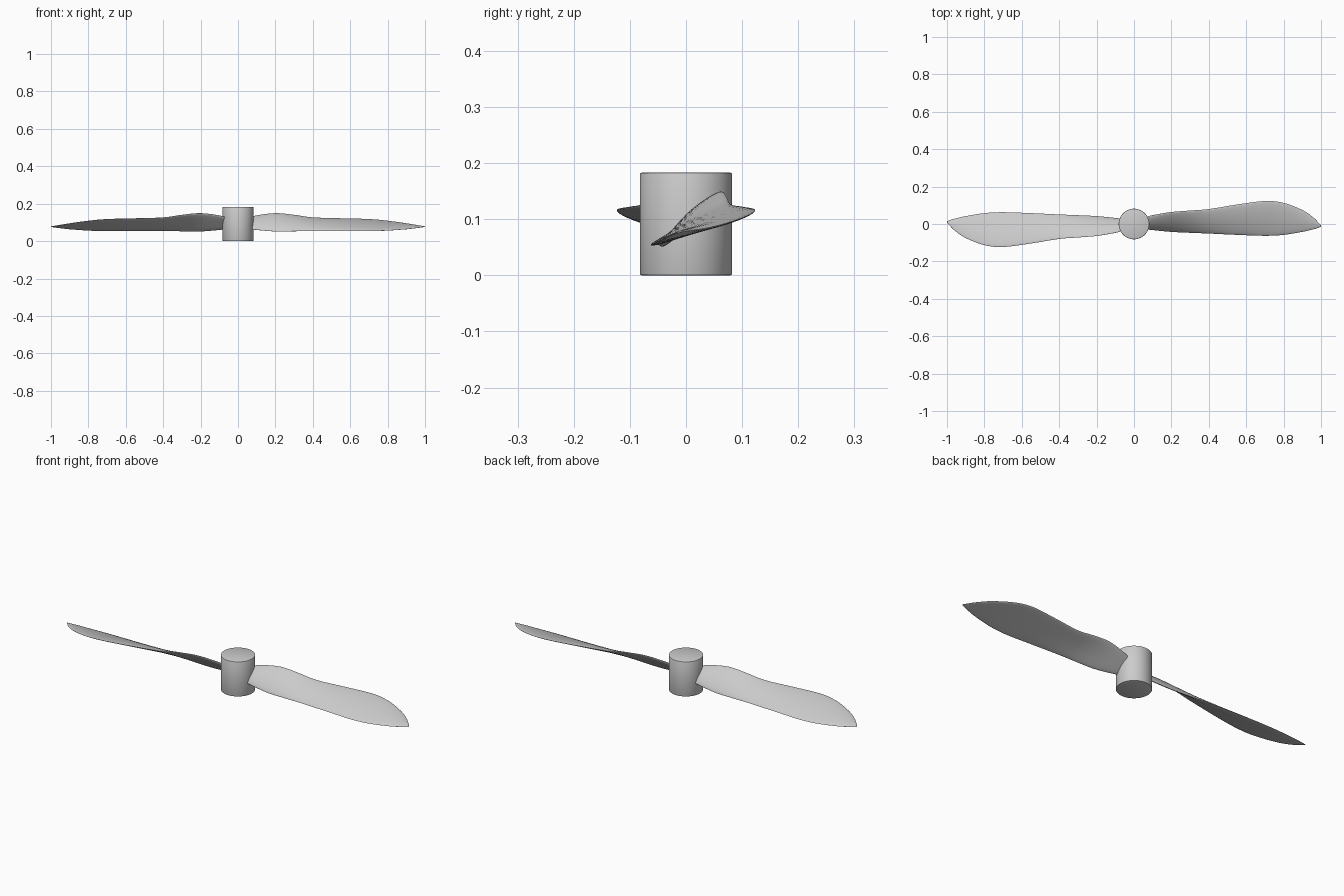
import bpy, bmesh, math
from mathutils import Matrix, Vector

cube = bpy.data.objects.get("Cube")
if cube:
    bpy.data.objects.remove(cube, do_unlink=True)

# One plain grey for the whole propeller
grey = bpy.data.materials.new("light grey")
grey.use_nodes = True
color = (0.6, 0.6, 0.6, 1)
grey.diffuse_color = color
grey.node_tree.nodes["Principled BSDF"].inputs["Base Color"].default_value = color


def add_object(name, bm, angle):
    bmesh.ops.recalc_face_normals(bm, faces=bm.faces)
    mesh = bpy.data.meshes.new(name)
    bm.to_mesh(mesh)
    bm.free()
    mesh.materials.append(grey)
    obj = bpy.data.objects.new(name, mesh)
    bpy.context.collection.objects.link(obj)
    bpy.ops.object.select_all(action='DESELECT')
    obj.select_set(True)
    bpy.context.view_layer.objects.active = obj
    bpy.ops.object.shade_smooth_by_angle(angle=math.radians(angle))
    return obj


# Blade stations: x, low edge y, low edge z, high edge y, high edge z, thickness
STATIONS = [
    (0.04, -0.026, 0.068, 0.032, 0.120, 0.016),
    (0.10, -0.032, 0.060, 0.047, 0.137, 0.018),
    (0.20, -0.042, 0.052, 0.064, 0.149, 0.018),
    (0.30, -0.047, 0.053, 0.072, 0.140, 0.018),
    (0.40, -0.051, 0.055, 0.080, 0.126, 0.018),
    (0.55, -0.058, 0.055, 0.104, 0.121, 0.018),
    (0.70, -0.063, 0.054, 0.123, 0.117, 0.017),
    (0.80, -0.058, 0.057, 0.113, 0.108, 0.015),
    (0.90, -0.042, 0.064, 0.075, 0.094, 0.012),
    (0.96, -0.028, 0.071, 0.034, 0.084, 0.008),
    (1.00, -0.015, 0.076, -0.008, 0.078, 0.003),
]


def smooth_path(points, steps):
    """Catmull-Rom interpolation through the stations."""
    pts = [Vector(p) for p in points]
    pts = [2 * pts[0] - pts[1]] + pts + [2 * pts[-1] - pts[-2]]
    result = []
    for a, b, c, d in zip(pts, pts[1:], pts[2:], pts[3:]):
        for i in range(steps):
            t = i / steps
            result.append(0.5 * (2 * b + (c - a) * t
                                 + (2 * a - 5 * b + 4 * c - d) * t ** 2
                                 + (3 * b - a - 3 * c + d) * t ** 3))
    return result + [pts[-2]]


def blade_section(station, sides=32):
    """Thin cambered aerofoil running from the low edge to the high edge."""
    x, y0, z0, y1, z1, thick = station
    low, high = Vector((x, y0, z0)), Vector((x, y1, z1))
    normal = Vector((1, 0, 0)).cross(high - low).normalized()
    points = []
    for i in range(sides):
        a = 2 * math.pi * i / sides
        t = (1 - math.cos(a)) / 2
        lift = thick * (0.5 * math.sin(a) + 0.2 * math.sin(math.pi * t))
        points.append(low.lerp(high, t) + normal * lift)
    return points


def make_blade(name, turn):
    bm = bmesh.new()
    rings = [[bm.verts.new(p) for p in blade_section(s)]
             for s in smooth_path(STATIONS, 5)]
    for r0, r1 in zip(rings, rings[1:]):
        for i in range(len(r0)):
            j = (i + 1) % len(r0)
            bm.faces.new((r0[i], r0[j], r1[j], r1[i]))
    bm.faces.new(rings[0])
    bm.faces.new(rings[-1])
    bmesh.ops.transform(bm, matrix=Matrix.Rotation(turn, 4, 'Z'), verts=bm.verts)
    return add_object(name, bm, 50)


make_blade("left_blade", 0)
make_blade("right_blade", math.pi)

# Hub: solid cylinder with softened rims
RADIUS, HEIGHT = 0.082, 0.183
bm = bmesh.new()
bmesh.ops.create_cone(bm, cap_ends=True, segments=64, radius1=RADIUS, radius2=RADIUS,
                      depth=HEIGHT, matrix=Matrix.Translation((0, 0, HEIGHT / 2)))
rims = [e for e in bm.edges if any(len(f.verts) > 4 for f in e.link_faces)]
bmesh.ops.bevel(bm, geom=rims, offset=0.003, segments=2, profile=0.5, affect='EDGES')
add_object("hub", bm, 30)
